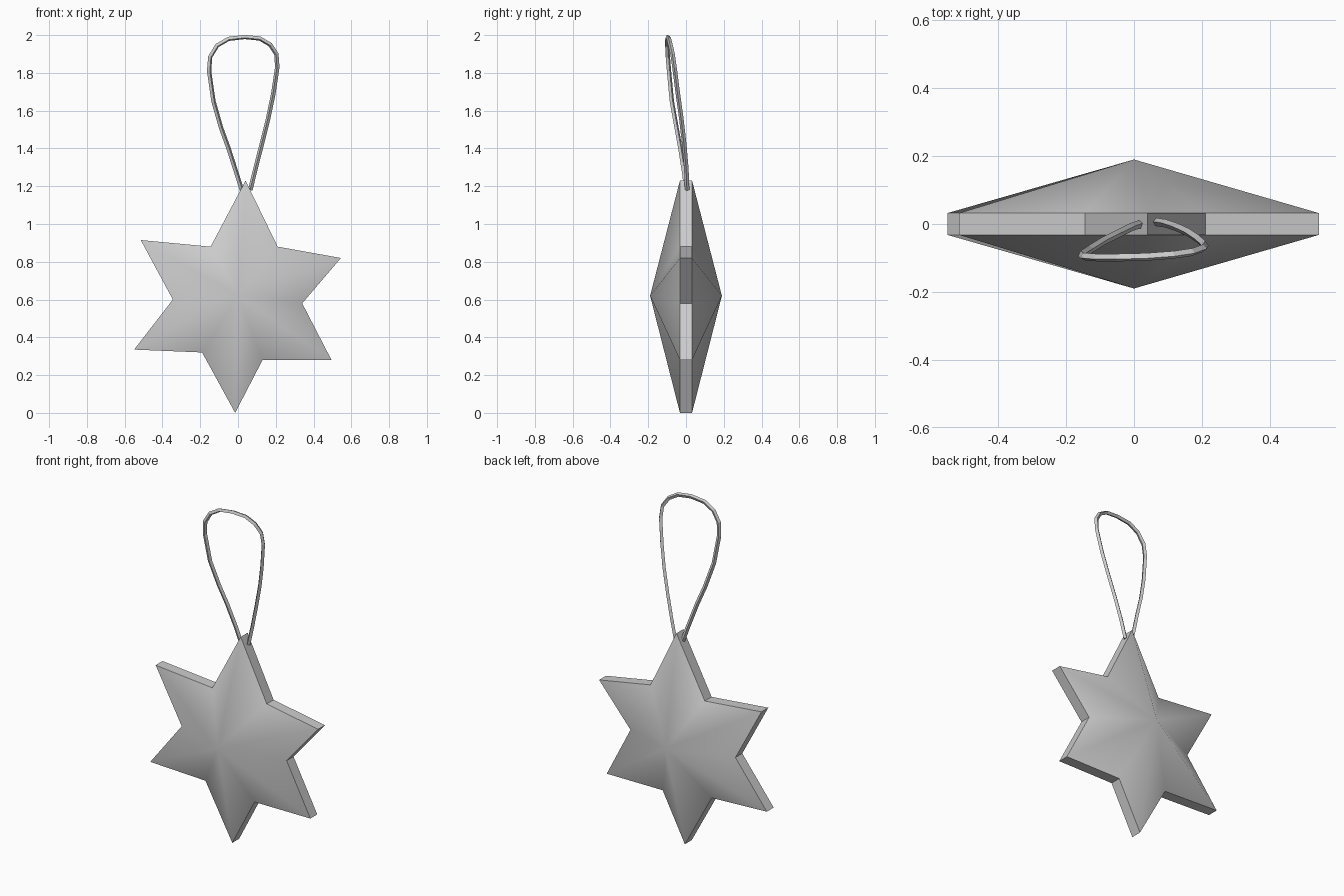
import bpy, bmesh, math

if "Cube" in bpy.data.objects:
    bpy.data.objects.remove(bpy.data.objects["Cube"])

# Star outline (x, z): tips and inner corners, clockwise from the top tip
OUTLINE = [(0.04, 1.23), (0.21, 0.88), (0.545, 0.82), (0.34, 0.58),
           (0.495, 0.28), (0.13, 0.28), (-0.015, 0.0), (-0.19, 0.32),
           (-0.55, 0.335), (-0.345, 0.60), (-0.515, 0.915), (-0.145, 0.88)]
RIM, PEAK, CENTRE_Z = 0.032, 0.19, 0.62


def build_star():
    # Two shallow pyramids joined by a flat rim
    bm = bmesh.new()
    front = [bm.verts.new((x, -RIM, z)) for x, z in OUTLINE]
    back = [bm.verts.new((x, RIM, z)) for x, z in OUTLINE]
    front_peak = bm.verts.new((0, -PEAK, CENTRE_Z))
    back_peak = bm.verts.new((0, PEAK, CENTRE_Z))
    n = len(OUTLINE)
    for i in range(n):
        j = (i + 1) % n
        bm.faces.new((front[i], front[j], back[j], back[i]))
        bm.faces.new((front_peak, front[j], front[i]))
        bm.faces.new((back_peak, back[i], back[j]))
    bmesh.ops.recalc_face_normals(bm, faces=bm.faces)
    for f in bm.faces:
        f.smooth = len(f.verts) == 3
    # Crisp edges around the rim, soft ridges on the two faces
    for e in bm.edges:
        e.smooth = all(len(f.verts) == 3 for f in e.link_faces)
    mesh = bpy.data.meshes.new("star")
    bm.to_mesh(mesh)
    bm.free()
    obj = bpy.data.objects.new("star", mesh)
    bpy.context.collection.objects.link(obj)


def build_cord():
    # Hanging loop: thin four-sided cord leaning forward
    path = [(0.02, 0.0, 1.18), (-0.005, -0.008, 1.26), (-0.05, -0.03, 1.40),
            (-0.09, -0.05, 1.51), (-0.13, -0.075, 1.65), (-0.153, -0.09, 1.81),
            (-0.147, -0.096, 1.885), (-0.11, -0.099, 1.945),
            (-0.05, -0.099, 1.98), (0.035, -0.097, 1.99), (0.115, -0.091, 1.982),
            (0.17, -0.083, 1.95), (0.203, -0.071, 1.90), (0.208, -0.061, 1.83),
            (0.187, -0.043, 1.69), (0.16, -0.025, 1.56), (0.125, -0.009, 1.42),
            (0.092, 0.002, 1.29), (0.065, 0.006, 1.18)]
    curve = bpy.data.curves.new("hanging_cord", 'CURVE')
    curve.dimensions = '3D'
    curve.bevel_depth = 0.012
    curve.bevel_resolution = 0
    curve.use_fill_caps = True
    spline = curve.splines.new('POLY')
    spline.points.add(len(path) - 1)
    for p, co in zip(spline.points, path):
        p.co = (*co, 1)
    spline.use_smooth = False
    obj = bpy.data.objects.new("hanging_cord", curve)
    bpy.context.collection.objects.link(obj)


build_star()
build_cord()
